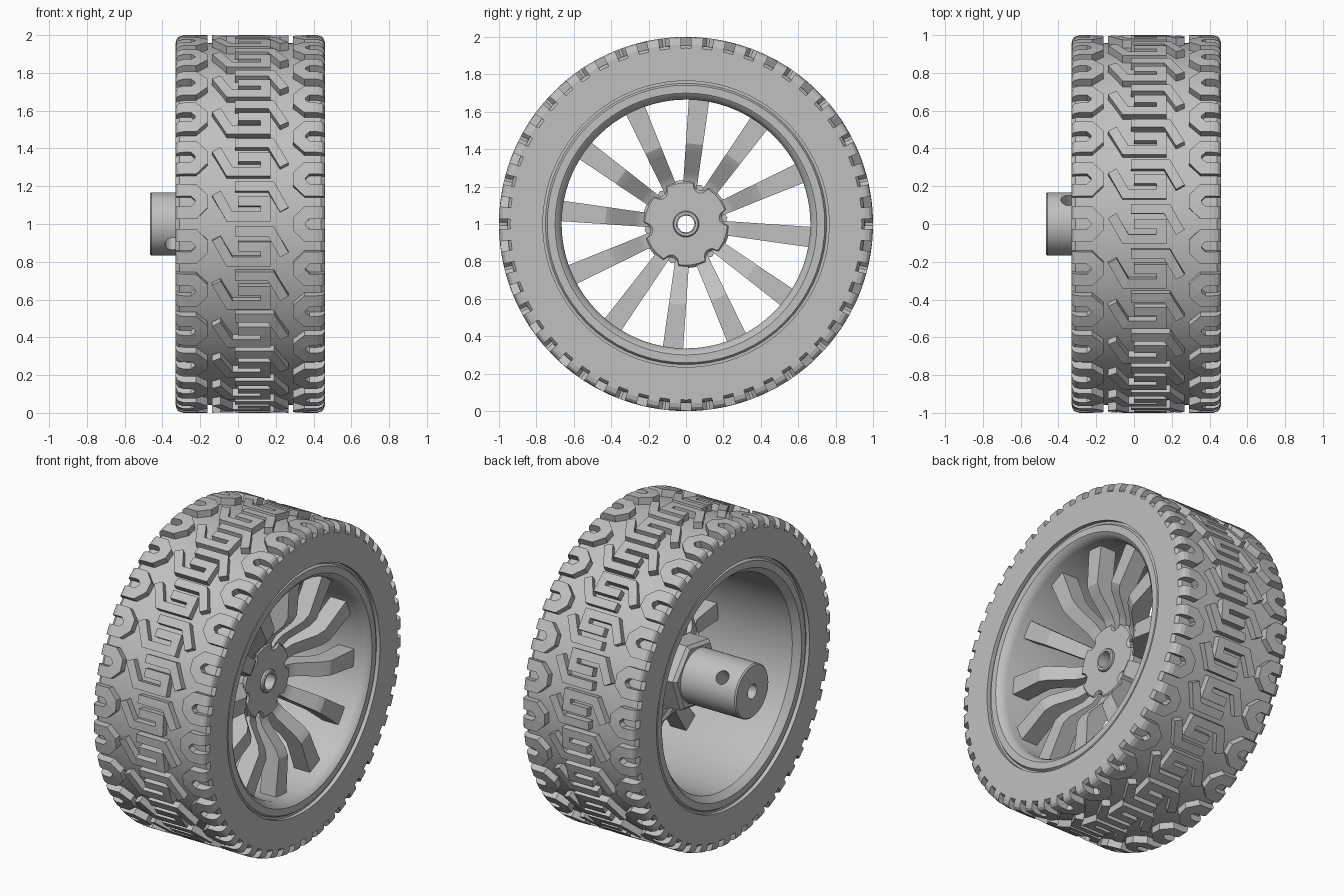
import bpy, bmesh
from math import sin, cos, pi, radians, sqrt
from mathutils import Vector

if "Cube" in bpy.data.objects:
    bpy.data.objects.remove(bpy.data.objects["Cube"], do_unlink=True)

GREY = 0.53
mat = bpy.data.materials.new("wheel grey")
mat.use_nodes = True
mat.diffuse_color = (GREY, GREY, GREY, 1)
mat.node_tree.nodes["Principled BSDF"].inputs["Base Color"].default_value = (GREY, GREY, GREY, 1)

LEFT, RIGHT = -0.33, 0.46       # tyre side planes
MID = (LEFT + RIGHT) / 2
UNITS = 26                      # tread repeats
PITCH = 2 * pi / UNITS


def polar(x, r, a):
    """Point on the wheel: a = 0 faces +y, a = 90 degrees is up."""
    return Vector((x, r * cos(a), 1 + r * sin(a)))


def finish(name, bm, smooth=None):
    bmesh.ops.recalc_face_normals(bm, faces=bm.faces)
    me = bpy.data.meshes.new(name)
    bm.to_mesh(me)
    bm.free()
    me.materials.append(mat)
    ob = bpy.data.objects.new(name, me)
    bpy.context.collection.objects.link(ob)
    if smooth:
        bpy.ops.object.select_all(action='DESELECT')
        ob.select_set(True)
        bpy.context.view_layer.objects.active = ob
        bpy.ops.object.shade_smooth_by_angle(angle=radians(smooth))
    return ob


def bridge(bm, rings, closed=True):
    """Join equal rings of vertices with quads."""
    n = len(rings[0])
    pairs = zip(rings, rings[1:] + rings[:1]) if closed else zip(rings, rings[1:])
    for a, b in pairs:
        for i in range(n):
            j = (i + 1) % n
            bm.faces.new((a[i], a[j], b[j], b[i]))


def lathe(name, profile, segs, smooth=30, turn=0):
    """Spin a closed (x, radius) profile about the axle."""
    bm = bmesh.new()
    rings = [[bm.verts.new(polar(x, r, turn + 2 * pi * k / segs)) for x, r in profile]
             for k in range(segs)]
    bridge(bm, rings)
    return finish(name, bm, smooth)


def prism(bm, low, high):
    """Solid between two matching outlines."""
    a, b = [bm.verts.new(p) for p in low], [bm.verts.new(p) for p in high]
    bridge(bm, [a, b], closed=False)
    bm.faces.new(a)
    bm.faces.new(b)


# Tyre carcass under the tread
lathe("tyre_body", [(LEFT, 0.765), (LEFT, 0.94), (LEFT + 0.02, 0.955), (-0.15, 0.957),
                    (0.29, 0.957), (RIGHT - 0.02, 0.955), (RIGHT, 0.94), (RIGHT, 0.765)], 104)


# Tread ribs
def crown(u):
    """Tread radius, rounded off at both shoulders."""
    d = max(0, min(u - LEFT, RIGHT - u))
    q = 0.04
    return 1 if d >= q else 1 - q + sqrt(q * q - (q - d) ** 2)


def offsets(path, width):
    """Mitred left and right edges of a thick path."""
    pts = [Vector(p) for p in path]
    dirs = [(b - a).normalized() for a, b in zip(pts, pts[1:])]
    edges = []
    for i, p in enumerate(pts):
        d0, d1 = dirs[max(i - 1, 0)], dirs[min(i, len(dirs) - 1)]
        n0, n1 = Vector((-d0.y, d0.x)), Vector((-d1.y, d1.x))
        m = (n0 + n1).normalized()
        off = m * (width / 2 / m.dot(n1))
        edges.append((p + off, p - off))
    return edges


def rib(bm, path, width, phase):
    def place(p, r):
        return polar(p.x, r, pi - phase - p.y)
    rings = []
    for l, r in offsets(path, width):
        spots = (place(l, 0.935), place(l, crown(l.x)), place(r, crown(r.x)), place(r, 0.935))
        rings.append([bm.verts.new(s) for s in spots])
    bridge(bm, rings, closed=False)
    bm.faces.new(rings[0])
    bm.faces.new(rings[-1])


def flipped(path):
    """Half turn of a path about the middle of the tread unit."""
    return [(2 * MID - u, PITCH - v) for u, v in path]


low, high = PITCH / 4, PITCH * 3 / 4
shoulder = [LEFT, LEFT + 0.006, LEFT + 0.016, LEFT + 0.04]
hook = [(u, low) for u in shoulder] + [(-0.235, low), (-0.195, 0.1), (-0.195, PITCH - 0.1),
                                       (-0.235, high)] + [(u, high) for u in shoulder[::-1]]
bent = [(-0.115, 0.165), (-0.045, 0.04), (0.145, 0.04)]
key = bent + [(0.145, 0.121), (0.0, 0.121)]
back_key = flipped(bent)
tab = [(u, 0.0) for u in shoulder] + [(-0.255, 0.0)]

bm = bmesh.new()
for k in range(UNITS):
    a = k * PITCH
    rib(bm, hook, 0.066, a)
    rib(bm, flipped(hook), 0.066, a + PITCH / 2)
    rib(bm, key, 0.052, a)
    rib(bm, back_key, 0.052, a)
finish("tread_ribs", bm)

# Rim barrel with a bevelled lip on each side
lathe("rim", [(0.435, 0.77), (0.435, 0.752), (0.45, 0.742), (0.45, 0.70), (0.435, 0.68),
              (0.40, 0.665), (-0.28, 0.665), (-0.31, 0.69), (-0.32, 0.70), (-0.32, 0.742),
              (-0.305, 0.752), (-0.305, 0.77)], 72)

# Twelve stepped spokes
front = [(0.15, 0.19), (0.22, 0.195), (0.27, 0.22), (0.38, 0.325), (0.43, 0.35), (0.675, 0.35)]
rear = [(0.675, 0.24), (0.46, 0.24), (0.41, 0.215), (0.30, 0.11), (0.25, 0.085), (0.15, 0.08)]
bm = bmesh.new()
for k in range(12):
    a = radians(-6 + 30 * k)
    along, across = Vector((0, cos(a), sin(a))), Vector((0, -sin(a), cos(a)))
    sides = []
    for s in (-1, 1):
        sides.append([Vector((x, 0, 1)) + along * r + across * s * (0.03 + 0.037 * r)
                      for r, x in front + rear])
    prism(bm, *sides)
finish("spokes", bm, 25)

# Hub plate with six scallops, around the bore
bm = bmesh.new()
steps = 144
rings = []
for k in range(steps):
    a = 2 * pi * k / steps
    t = (a - radians(9) + pi / 6) % (pi / 3) - pi / 6
    dent = 0.04 * sqrt(max(0, 1 - (t / 0.19) ** 2))
    R = 0.235 - dent
    rings.append([bm.verts.new(polar(x, r, a)) for x, r in
                  ((0.205, 0.055), (0.205, R - 0.015), (0.19, R), (0.07, R), (0.07, 0.055))])
bridge(bm, rings)
finish("hub_plate", bm, 30)
lathe("bore_collar", [(0.225, 0.05), (0.225, 0.064), (0.218, 0.07), (0.1, 0.07), (0.1, 0.05)], 40)

# Hexagonal seat behind the plate
lathe("hex_seat", [(0.08, 0.05), (0.08, 0.225), (-0.06, 0.225), (-0.08, 0.205), (-0.08, 0.05)],
      6, None, radians(9))

# Axle coupling with a cross-drilled screw hole
coupling = lathe("axle_coupling", [(-0.465, 0.045), (-0.465, 0.16), (-0.457, 0.168),
                                   (0.0, 0.168), (0.0, 0.045)], 48, 30)
a = radians(40)
axis = Vector((0, cos(a), sin(a)))
bm = bmesh.new()
bmesh.ops.create_cone(bm, cap_ends=True, segments=24, radius1=0.042, radius2=0.042, depth=0.6)
bmesh.ops.rotate(bm, verts=bm.verts, matrix=axis.to_track_quat('Z', 'Y').to_matrix())
bmesh.ops.translate(bm, verts=bm.verts, vec=(-0.345, 0, 1))
cutter = finish("screw_hole_cutter", bm)
cutter.hide_render = True
mod = coupling.modifiers.new("screw_hole", 'BOOLEAN')
mod.operation, mod.object, mod.solver = 'DIFFERENCE', cutter, 'EXACT'
bpy.ops.object.select_all(action='DESELECT')
coupling.select_set(True)
bpy.context.view_layer.objects.active = coupling
bpy.ops.object.modifier_apply(modifier=mod.name)
bpy.data.objects.remove(cutter, do_unlink=True)
